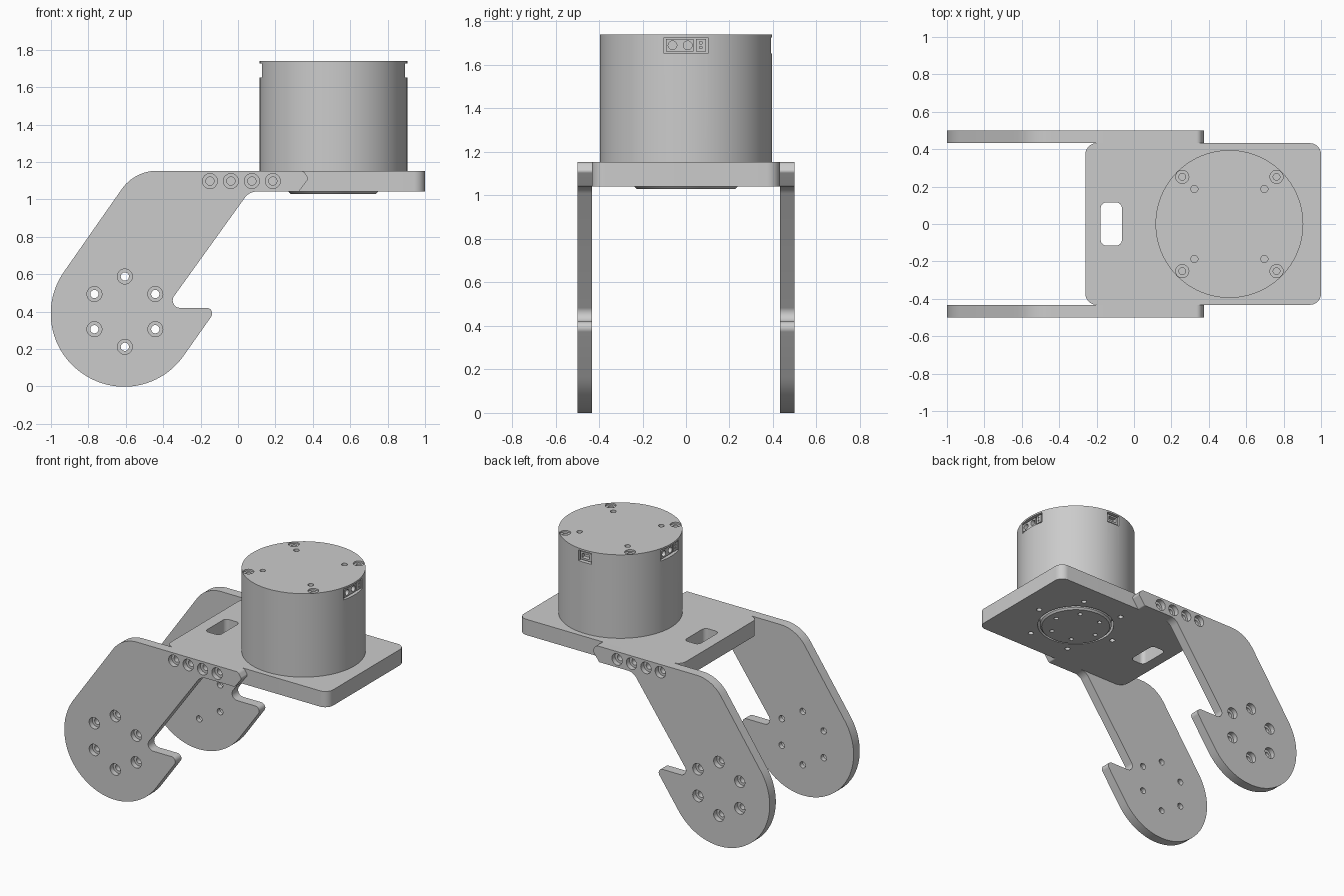
import bpy, bmesh, math
from mathutils import Vector, Matrix

if "Cube" in bpy.data.objects:
    bpy.data.objects.remove(bpy.data.objects["Cube"])

grey = bpy.data.materials.new("metal grey")
grey.diffuse_color = (0.6, 0.6, 0.6, 1)
grey.use_nodes = True
grey.node_tree.nodes["Principled BSDF"].inputs["Base Color"].default_value = grey.diffuse_color


def add_object(name, bm):
    bmesh.ops.recalc_face_normals(bm, faces=bm.faces)
    me = bpy.data.meshes.new(name)
    bm.to_mesh(me)
    bm.free()
    me.materials.append(grey)
    ob = bpy.data.objects.new(name, me)
    bpy.context.collection.objects.link(ob)
    return ob


def fillet(points, step=6):
    """Round the corners of a polygon given as (x, y, radius)."""
    out = []
    for i, (x, y, r) in enumerate(points):
        p = Vector((x, y))
        a = (Vector(points[i - 1][:2]) - p).normalized()
        b = (Vector(points[(i + 1) % len(points)][:2]) - p).normalized()
        half = a.angle(b) / 2
        c = p + (a + b).normalized() * (r / math.sin(half))
        t = r / math.tan(half)
        s, e = p + a * t - c, p + b * t - c
        sweep = s.angle_signed(e)
        n = max(3, int(math.degrees(abs(sweep)) / step))
        for k in range(n + 1):
            out.append(c + Matrix.Rotation(-sweep * k / n, 2) @ s)
    return out


def prism(bm, outline, lo, hi, place):
    """Closed solid from a 2D outline between two depths, mapped to 3D by place()."""
    a = [bm.verts.new(place(p.x, p.y, lo)) for p in outline]
    b = [bm.verts.new(place(p.x, p.y, hi)) for p in outline]
    bm.faces.new(a[::-1])
    bm.faces.new(b)
    for k in range(len(a)):
        j = (k + 1) % len(a)
        bm.faces.new((a[k], a[j], b[j], b[k]))


def lathe(bm, profile, centre, axis=(0, 0, 1), n=32):
    """Closed turned solid from (radius, height) steps along an axis."""
    rot = Vector((0, 0, 1)).rotation_difference(Vector(axis)).to_matrix()
    rings = []
    for r, h in profile:
        rings.append([bm.verts.new(Vector(centre) + rot @ Vector(
            (r * math.cos(2 * math.pi * k / n), r * math.sin(2 * math.pi * k / n), h))) for k in range(n)])
    for lo, hi in zip(rings, rings[1:]):
        for k in range(n):
            bm.faces.new((lo[k], lo[(k + 1) % n], hi[(k + 1) % n], hi[k]))
    bm.faces.new(rings[0][::-1])
    bm.faces.new(rings[-1])


def box(bm, lo, hi, turn=Matrix.Identity(4)):
    lo, hi = Vector(lo), Vector(hi)
    m = turn @ Matrix.Translation((lo + hi) / 2) @ Matrix.Diagonal((*(hi - lo), 1))
    bmesh.ops.create_cube(bm, size=1, matrix=m)


def cut(ob, bm):
    """Subtract the cutter, then drop it."""
    cutter = add_object("cutter", bm)
    cutter.hide_render = True
    mod = ob.modifiers.new("cut", "BOOLEAN")
    mod.object, mod.operation, mod.solver = cutter, "DIFFERENCE", "EXACT"
    bpy.context.view_layer.objects.active = ob
    bpy.ops.object.modifier_apply(modifier=mod.name)
    bpy.data.objects.remove(cutter)


def rounded_rect(x0, x1, y, r):
    return fillet([(x0, -y, r), (x1, -y, r), (x1, y, r), (x0, y, r)], 9)


flat = lambda x, y, d: Vector((x, y, d))
MX, MR = 0.51, 0.395                     # motor centre and radius
BOTTOM, TOP = 1.042, 1.153               # base plate heights

# Side legs: slanted arm with round end, hook notch and bolt holes
PX, PZ, PR = -0.61, 0.39, 0.39
n, d = Vector((-0.819, 0.574)) * PR, Vector((-0.574, -0.819)) * PR
c = Vector((PX, PZ))
outline = fillet([
    (-0.553, TOP, 0.23), (0.35, TOP, 0.03), (0.378, 1.112, 0.015), (0.325, BOTTOM, 0.012),
    (0.06, BOTTOM, 0.08), (-0.387, 0.42, 0.04), (-0.11, 0.42, 0.03),
    (*(c - n + d), PR - 0.002), (*(c + n + d), PR - 0.002)], 4)
holes = [(-0.605 + 0.188 * math.sin(k * math.pi / 3), 0.40 + 0.188 * math.cos(k * math.pi / 3))
         for k in range(6)]
holes += [(-0.15 + 0.112 * k, 1.098) for k in range(4)]
for side, label in ((-1, "front_leg"), (1, "back_leg")):
    bm = bmesh.new()
    prism(bm, outline, 0.432, 0.50, lambda x, z, y: Vector((x, y * side, z)))
    leg = add_object(label, bm)
    bm = bmesh.new()
    for x, z in holes:
        lathe(bm, [(0.022, 0.40), (0.022, 0.465), (0.04, 0.465), (0.04, 0.55)], (x, 0, z), (0, side, 0))
    cut(leg, bm)

# Base plate with cable slot, motor opening and screw holes
bm = bmesh.new()
prism(bm, rounded_rect(-0.26, 1.0, 0.432, 0.06), BOTTOM, TOP, flat)
plate = add_object("base_plate", bm)
bm = bmesh.new()
prism(bm, rounded_rect(-0.178, -0.065, 0.115, 0.03), 1.0, 1.2, flat)
lathe(bm, [(0.255, 1.0), (0.255, 1.12)], (MX, 0, 0), n=64)
for k in range(6):
    a = k * math.pi / 3
    lathe(bm, [(0.018, 1.0), (0.018, 1.11)], (MX + 0.32 * math.cos(a), 0.32 * math.sin(a), 0), n=20)
cut(plate, bm)

# Motor housing with connector pockets and lid holes
bm = bmesh.new()
lathe(bm, [(MR, TOP), (MR, 1.74)], (MX, 0, 0), n=96)
motor = add_object("motor_housing", bm)
ports = [(0, 0.102), (math.pi, 0.102), (math.pi / 2, 0.05)]   # direction, half width
bm = bmesh.new()
for a, w in ports:
    turn = Matrix.Translation((MX, 0, 0)) @ Matrix.Rotation(a, 4, "Z")
    box(bm, (0.345, -w, 1.652), (0.45, w, 1.727), turn)
for sx in (-1, 1):
    for sy in (-1, 1):
        lathe(bm, [(0.018, 1.69), (0.018, 1.728), (0.035, 1.728), (0.035, 1.8)],
              (MX + 0.252 * sx, 0.252 * sy, 0), n=24)
        lathe(bm, [(0.019, 1.70), (0.019, 1.8)], (MX + 0.187 * sx, 0.187 * sy, 0), n=20)
cut(motor, bm)

# Motor output disc under the plate
bm = bmesh.new()
lathe(bm, [(0.228, 1.03), (0.24, 1.042), (0.24, 1.13)], (MX, 0, 0), n=64)
disc = add_object("output_disc", bm)
bm = bmesh.new()
for k in range(6):
    a = k * math.pi / 3
    lathe(bm, [(0.015, 1.0), (0.015, 1.08)], (MX + 0.17 * math.cos(a), 0.17 * math.sin(a), 0), n=20)
cut(disc, bm)

# Connectors in the pockets
for i, (a, w) in enumerate(ports):
    turn = Matrix.Translation((MX, 0, 0)) @ Matrix.Rotation(a, 4, "Z")
    bm = bmesh.new()
    sockets = bmesh.new()
    if w > 0.1:
        box(bm, (0.34, -0.092, 1.662), (0.382, 0.035, 1.718), turn)
        box(bm, (0.34, 0.045, 1.662), (0.382, 0.092, 1.718), turn)
        for y in (-0.062, 0.008):
            lathe(sockets, [(0.02, 0.355), (0.02, 0.40)], (MX, y * math.cos(a), 1.69), (math.cos(a), 0, 0), 20)
        for z in (1.68, 1.702):
            box(sockets, (0.36, 0.062, z - 0.005), (0.4, 0.074, z + 0.005), turn)
    else:
        box(bm, (0.34, -0.042, 1.662), (0.384, 0.042, 1.718), turn)
        box(sockets, (0.355, -0.03, 1.675), (0.4, 0.03, 1.706), turn)
    cut(add_object("connector_%d" % (i + 1), bm), sockets)

# Smooth round walls, keep edges sharp
bpy.ops.object.select_all(action="SELECT")
bpy.ops.object.shade_smooth_by_angle(angle=math.radians(30))
